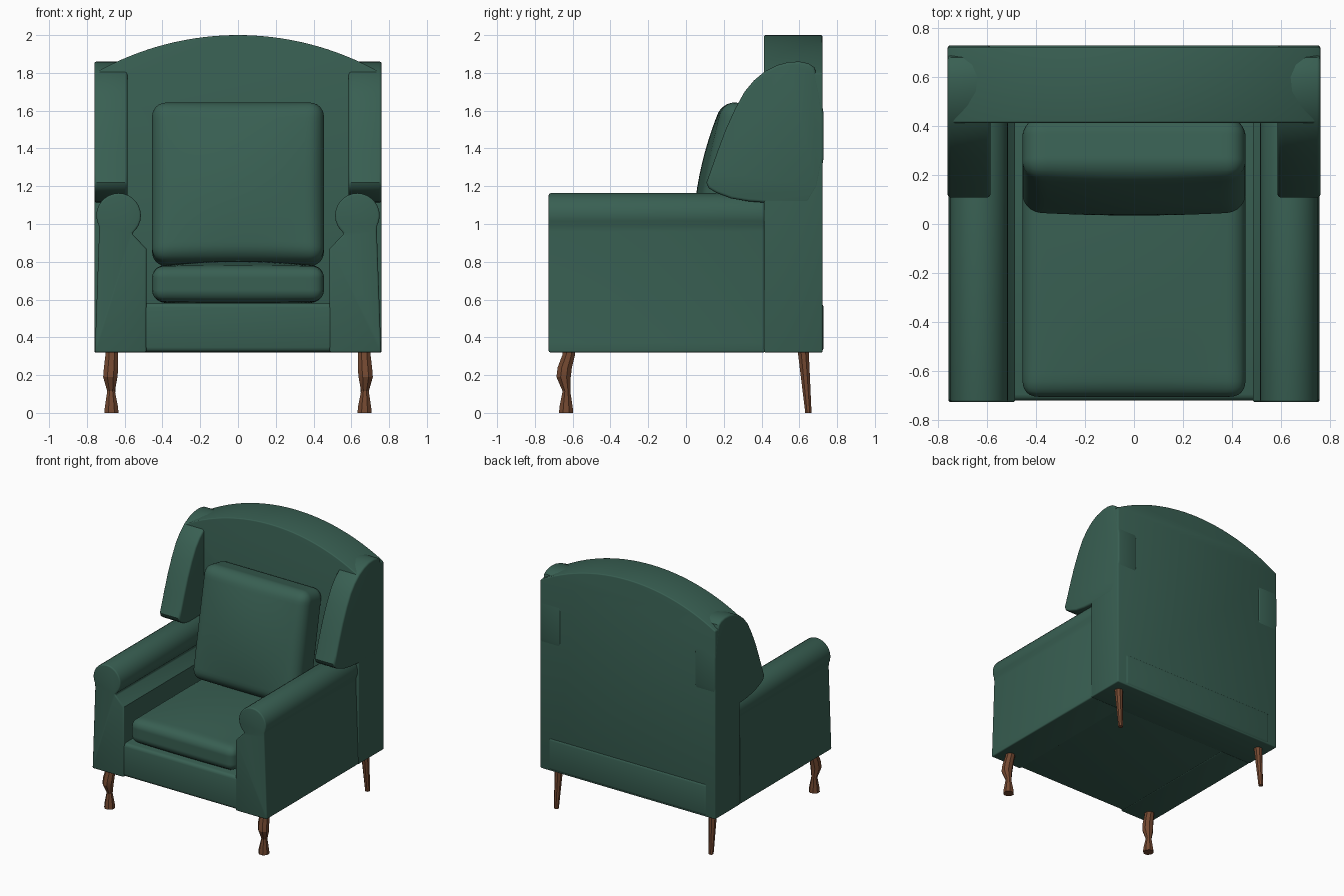
import bpy, bmesh
from math import sin, cos, pi, radians, sqrt
from mathutils import Vector

if "Cube" in bpy.data.objects:
    bpy.data.objects.remove(bpy.data.objects["Cube"])


def material(name, color):
    m = bpy.data.materials.new(name)
    m.diffuse_color = color
    m.use_nodes = True
    m.node_tree.nodes["Principled BSDF"].inputs["Base Color"].default_value = m.diffuse_color
    return m


GREEN = material("green fabric", (0.04, 0.115, 0.085, 1))
WOOD = material("wood", (0.17, 0.065, 0.03, 1))


def finish(name, bm, mat, bevel=0.0, smooth=35):
    bmesh.ops.recalc_face_normals(bm, faces=bm.faces[:])
    me = bpy.data.meshes.new(name)
    bm.to_mesh(me)
    bm.free()
    me.materials.append(mat)
    ob = bpy.data.objects.new(name, me)
    bpy.context.collection.objects.link(ob)
    bpy.ops.object.select_all(action='DESELECT')
    ob.select_set(True)
    bpy.context.view_layer.objects.active = ob
    if bevel:
        mod = ob.modifiers.new("soft edges", 'BEVEL')
        mod.width = bevel
        mod.segments = 3
        mod.limit_method = 'ANGLE'
        mod.angle_limit = radians(60)
        bpy.ops.object.modifier_apply(modifier=mod.name)
    bpy.ops.object.shade_smooth_by_angle(angle=radians(smooth))
    return ob


def loft(bm, rings):
    rows = [[bm.verts.new(p) for p in r] for r in rings]
    n = len(rows[0])
    for a, b in zip(rows, rows[1:]):
        for i in range(n):
            bm.faces.new((a[i], a[(i + 1) % n], b[(i + 1) % n], b[i]))
    bm.faces.new(rows[0])
    bm.faces.new(rows[-1])


def prism(name, profile, place, lo, hi, bevel):
    bm = bmesh.new()
    loft(bm, [[place(a, b, d) for a, b in profile] for d in (lo, hi)])
    return finish(name, bm, GREEN, bevel)


def cushion(name, size, r, crown, axis):
    # Rounded box whose two broad faces puff outward along the given axis
    h = Vector(size) / 2
    u, v = [i for i in range(3) if i != axis]
    bm = bmesh.new()
    bmesh.ops.create_cube(bm, size=2)
    bmesh.ops.subdivide_edges(bm, edges=bm.edges[:], cuts=35, use_grid_fill=True)
    for vert in bm.verts:
        p = Vector([vert.co[i] * h[i] for i in range(3)])
        core = Vector([max(-(h[i] - r), min(h[i] - r, p[i])) for i in range(3)])
        q = core + (p - core).normalized() * r
        fu, fv = q[u] / h[u], q[v] / h[v]
        q[axis] += crown * (1 - fu * fu) * (1 - fv * fv) * q[axis] / h[axis]
        vert.co = q
    return finish(name, bm, GREEN, 0, 60)


def leg(name, sx, sections, twist=0.0):
    # Eight-sided leg through (x, y, z, radius) sections
    bm = bmesh.new()
    ang = [2 * pi * i / 8 + pi / 8 for i in range(8)]
    loft(bm, [[(sx * (x + r * cos(a)), y + r * sin(a), z) for a in ang]
              for x, y, z, r in sections])
    return finish(name, bm, WOOD, 0, 30)


def xz(a, b, d):
    return (a, d, b)


# Arched back
R = 1.53
arch = [(0.76 - 1.52 * i / 32) for i in range(33)]
back = [(-0.76, 0.32), (0.76, 0.32)] + [(x, 2.0 - R + sqrt(R * R - x * x)) for x in arch]
prism("back", back, xz, 0.413, 0.723, 0.008)

# Base frame under the seat
prism("base", [(-0.69, 0.322), (0.69, 0.322), (0.69, 0.583), (-0.69, 0.583)],
      xz, -0.72, 0.729, 0.025)

# Arm and wing profiles
arm = [(0.485, 0.32), (0.485, 0.87), (0.553, 0.94)]
for i in range(21):
    t = radians(232 - i * (232 + 27) / 20)
    arm.append((0.632 + 0.118 * cos(t), 1.045 + 0.118 * sin(t)))
arm += [(0.735, 0.96), (0.756, 0.37), (0.758, 0.32)]
wing = [(0.108, 1.22), (0.12, 1.19), (0.16, 1.165), (0.24, 1.135), (0.33, 1.12),
        (0.42, 1.113), (0.65, 1.115), (0.70, 1.2), (0.729, 1.35), (0.729, 1.58),
        (0.71, 1.7), (0.688, 1.8), (0.68, 1.83), (0.65, 1.85), (0.60, 1.86),
        (0.54, 1.857), (0.48, 1.84), (0.42, 1.81), (0.36, 1.76), (0.31, 1.70),
        (0.26, 1.61), (0.21, 1.50), (0.165, 1.38), (0.13, 1.28)]

for sx, side in ((1, "right"), (-1, "left")):
    prism(side + "_arm", arm, lambda a, b, d: (sx * a, d, b), -0.727, 0.42, 0.01)
    prism(side + "_wing", wing, lambda a, b, d: (sx * d, a, b), 0.585, 0.761, 0.014)
    # Curved front legs and tapered back legs
    leg(side + "_front_leg", sx, [
        (0.67, -0.635, 0, 0.04), (0.67, -0.635, 0.03, 0.038), (0.672, -0.633, 0.115, 0.022),
        (0.676, -0.648, 0.19, 0.041), (0.672, -0.642, 0.24, 0.041),
        (0.668, -0.62, 0.31, 0.036), (0.668, -0.62, 0.335, 0.036)])
    leg(side + "_back_leg", sx, [(0.672, 0.648, 0, 0.018), (0.668, 0.62, 0.335, 0.032)])

# Loose cushions
seat = cushion("seat_cushion", (0.91, 1.12, 0.185), 0.06, 0.03, 2)
seat.location = (0, -0.145, 0.683)
pillow = cushion("back_cushion", (0.91, 0.25, 0.86), 0.075, 0.05, 1)
pillow.location = (0, 0.24, 1.21)
pillow.rotation_euler = (-0.19, 0, 0)
